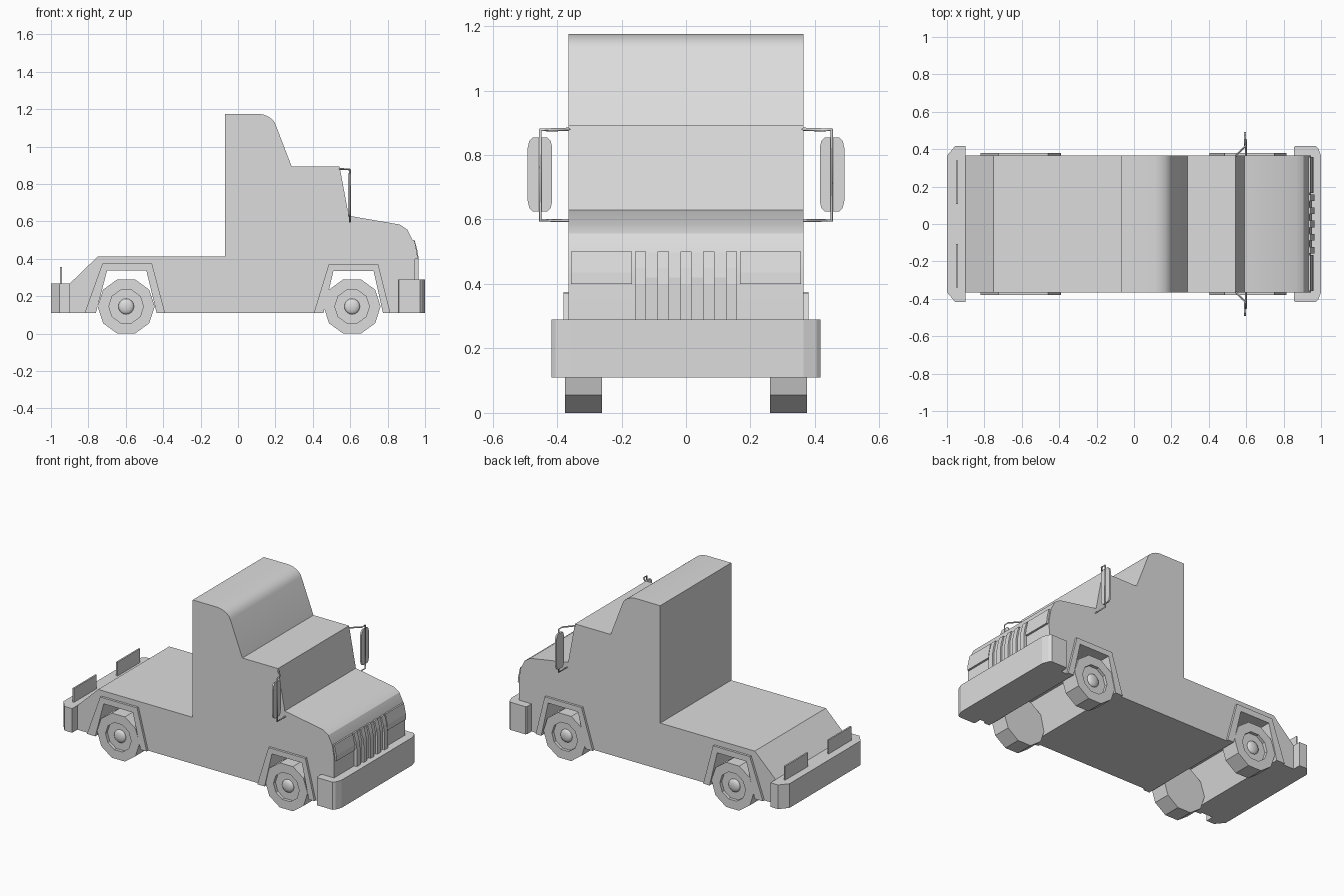
import bpy, bmesh, math
from mathutils import Vector

cube = bpy.data.objects.get("Cube")
if cube:
    bpy.data.objects.remove(cube, do_unlink=True)

grey = bpy.data.materials.new("light_grey")
grey.use_nodes = True
colour = (0.72, 0.72, 0.72, 1)
grey.diffuse_color = colour
grey.node_tree.nodes["Principled BSDF"].inputs["Base Color"].default_value = colour


def finish(name, bm):
    bmesh.ops.recalc_face_normals(bm, faces=bm.faces[:])
    mesh = bpy.data.meshes.new(name)
    bm.to_mesh(mesh)
    bm.free()
    mesh.materials.append(grey)
    obj = bpy.data.objects.new(name, mesh)
    bpy.context.collection.objects.link(obj)
    return obj


def prism(name, points, axis, start, end, edit=None):
    """Extrude a 2D outline along an axis (0=x, 1=y, 2=z)."""
    bm = bmesh.new()
    verts = []
    for p in points:
        co = list(p)
        co.insert(axis, start)
        verts.append(bm.verts.new(co))
    face = bm.faces.new(verts)
    out = bmesh.ops.extrude_face_region(bm, geom=[face])
    shift = Vector((0, 0, 0))
    shift[axis] = end - start
    moved = [g for g in out["geom"] if isinstance(g, bmesh.types.BMVert)]
    bmesh.ops.translate(bm, verts=moved, vec=shift)
    bmesh.ops.recalc_face_normals(bm, faces=bm.faces[:])
    if edit:
        edit(bm)
    return finish(name, bm)


def smooth(obj, angle=35):
    bpy.ops.object.select_all(action='DESELECT')
    obj.select_set(True)
    bpy.context.view_layer.objects.active = obj
    bpy.ops.object.shade_smooth_by_angle(angle=math.radians(angle))


def box(name, x, y, z):
    return prism(name, [(x[0], y[0]), (x[1], y[0]), (x[1], y[1]), (x[0], y[1])], 2, *z)


BASE = 0.11
HALF = 0.365
SIDES = (("left", 1), ("right", -1))

# Wheel arch outlines, rear to front
arches = {
    "rear": dict(inner=[(-0.76, BASE), (-0.70, 0.337), (-0.49, 0.337), (-0.435, BASE)],
                 outer=[(-0.82, BASE), (-0.725, 0.375), (-0.46, 0.375), (-0.39, BASE)]),
    "front": dict(inner=[(0.457, BASE), (0.51, 0.335), (0.725, 0.335), (0.775, BASE)],
                  outer=[(0.405, BASE), (0.485, 0.37), (0.75, 0.37), (0.815, BASE)]),
}

# Body: side profile with the arches cut through the full width
upper = [(0.945, BASE), (0.947, 0.42), (0.933, 0.50), (0.905, 0.556), (0.865, 0.583),
         (0.592, 0.63), (0.543, 0.893), (0.287, 0.893), (0.20, 1.12), (0.188, 1.141),
         (0.168, 1.157), (0.14, 1.17), (0.11, 1.175), (-0.07, 1.175), (-0.07, 0.412),
         (-0.75, 0.412), (-0.90, 0.267), (-0.90, BASE)]
body = prism("truck_body", upper + arches["rear"]["inner"] + arches["front"]["inner"],
             1, -HALF, HALF)
smooth(body, 28)

# Arch trims and wheels
for end, cx in (("rear", -0.598), ("front", 0.61)):
    arch = arches[end]
    for side, s in SIDES:
        prism(f"{end}_{side}_arch_trim", arch["outer"] + arch["inner"][::-1],
              1, s * (HALF - 0.005), s * 0.38)

        def hub_recess(bm, s=s):
            cap = max(bm.faces, key=lambda f: s * f.calc_center_median().y)
            bmesh.ops.inset_individual(bm, faces=[cap], thickness=0.06)
            inner = bmesh.ops.extrude_face_region(bm, geom=[cap])["geom"]
            bmesh.ops.translate(bm, vec=(0, -s * 0.02, 0),
                                verts=[v for v in inner if isinstance(v, bmesh.types.BMVert)])
            if cap.is_valid:
                bmesh.ops.delete(bm, geom=[cap], context='FACES_ONLY')

        radius = 0.1525
        ring = [(cx + radius * math.cos(math.tau * i / 10),
                 0.145 + radius * math.sin(math.tau * i / 10)) for i in range(10)]
        prism(f"{end}_{side}_wheel", ring, 1, s * 0.26, s * 0.375, hub_recess)

        # Domed hub cap
        bm = bmesh.new()
        bmesh.ops.create_uvsphere(bm, u_segments=16, v_segments=8, radius=0.042)
        bmesh.ops.scale(bm, vec=(1, 0.4, 1), verts=bm.verts[:])
        bmesh.ops.translate(bm, vec=(cx, s * 0.356, 0.145), verts=bm.verts[:])
        smooth(finish(f"{end}_{side}_hub_cap", bm), 60)


# Bumpers with chamfered corners
def bumper(name, half_outline, top):
    mirrored = [(x, -y) for x, y in reversed(half_outline)]
    prism(name, half_outline + mirrored, 2, BASE, top)


bumper("front_bumper", [(0.855, 0.41), (0.862, 0.418), (0.972, 0.418),
                        (0.985, 0.405), (1.0, 0.365)], 0.29)
bumper("rear_bumper", [(-0.90, 0.418), (-0.955, 0.418), (-1.0, 0.365)], 0.267)

# Grille: backing plate and five raised bars following the nose
back = [(0.93, 0.285), (0.953, 0.285), (0.953, 0.42), (0.937, 0.497), (0.92, 0.497)]
prism("grille_backing", back, 1, -0.158, 0.158)
bar = [(0.93, 0.285), (0.966, 0.285), (0.966, 0.40), (0.958, 0.45), (0.944, 0.50), (0.92, 0.50)]
for i in range(-2, 3):
    prism(f"grille_bar_{i + 3}", bar, 1, i * 0.0705 - 0.0175, i * 0.0705 + 0.0175)

lamp = [(0.93, 0.40), (0.96, 0.40), (0.957, 0.435), (0.943, 0.50), (0.92, 0.50)]
for side, s in SIDES:
    # Headlights and upright rear plates
    prism(f"{side}_headlight", lamp, 1, s * 0.167, s * 0.357)
    box(f"{side}_rear_plate", (-0.951, -0.941), sorted((s * 0.107, s * 0.34)), (0.26, 0.357))

    # Side mirror with clipped corners
    my, mz, hw, hh, c = s * 0.453, 0.74, 0.038, 0.115, 0.016
    quarter = [(hw, hh - 2 * c), (hw - 0.3 * c, hh - 0.7 * c), (hw - c, hh)]
    outline = (quarter + [(-a, b) for a, b in reversed(quarter)]
               + [(-a, -b) for a, b in quarter] + [(a, -b) for a, b in reversed(quarter)])
    prism(f"{side}_mirror", [(my + a, mz + b) for a, b in outline], 0, 0.587, 0.598)

    # Mirror bracket: one bent rod
    curve = bpy.data.curves.new(f"{side}_mirror_bracket", 'CURVE')
    curve.dimensions = '3D'
    curve.bevel_depth = 0.005
    curve.bevel_resolution = 0
    curve.use_fill_caps = True
    path = [(0.54, 0.36, 0.88), (0.598, 0.42, 0.878), (0.598, 0.452, 0.878),
            (0.598, 0.452, 0.597), (0.598, 0.36, 0.597)]
    spline = curve.splines.new('POLY')
    spline.points.add(len(path) - 1)
    for point, (x, y, z) in zip(spline.points, path):
        point.co = (x, s * y, z, 1)
    curve.materials.append(grey)
    bpy.context.collection.objects.link(bpy.data.objects.new(f"{side}_mirror_bracket", curve))
